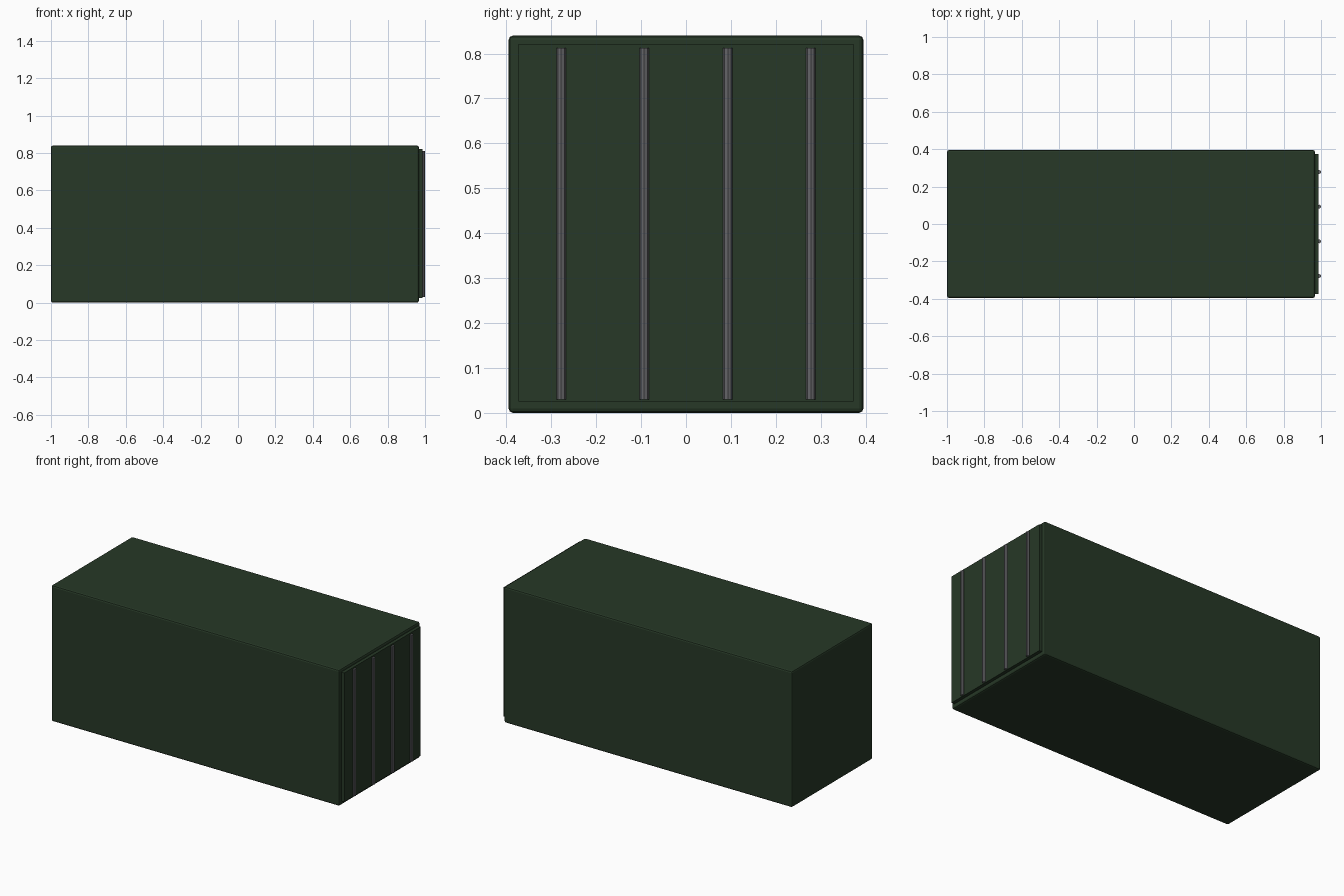
import bpy

if "Cube" in bpy.data.objects:
    bpy.data.objects.remove(bpy.data.objects["Cube"])


def material(name, rgb):
    m = bpy.data.materials.new(name)
    m.diffuse_color = (*rgb, 1)
    m.use_nodes = True
    m.node_tree.nodes["Principled BSDF"].inputs["Base Color"].default_value = m.diffuse_color
    return m


green = material("dark green paint", (0.02, 0.04, 0.02))
steel = material("grey steel", (0.13, 0.13, 0.14))


def box(name, lo, hi, mat, bevel=0.0):
    """Axis-aligned box between two corners with rounded edges."""
    bpy.ops.mesh.primitive_cube_add(
        size=1, location=[(a + b) / 2 for a, b in zip(lo, hi)])
    ob = bpy.context.object
    ob.name = name
    ob.scale = [b - a for a, b in zip(lo, hi)]
    bpy.ops.object.transform_apply(location=False, rotation=False, scale=True)
    ob.data.materials.append(mat)
    if bevel:
        mod = ob.modifiers.new("rounded edges", "BEVEL")
        mod.width = bevel
        mod.segments = 2
    return ob


# container body
box("container_body", (-1, -0.395, 0), (0.967, 0.395, 0.84), green, 0.01)

# raised door panel on the right end
box("door_panel", (0.95, -0.373, 0.025), (0.987, 0.373, 0.821), green)

# vertical locking rods
for i, y in enumerate((-0.278, -0.093, 0.093, 0.278)):
    bpy.ops.mesh.primitive_cylinder_add(
        vertices=8, radius=0.0105, depth=0.782, location=(0.9897, y, 0.421),
        rotation=(0, 0, 0))
    rod = bpy.context.object
    rod.name = f"locking_rod_{i + 1}"
    rod.data.materials.append(steel)
